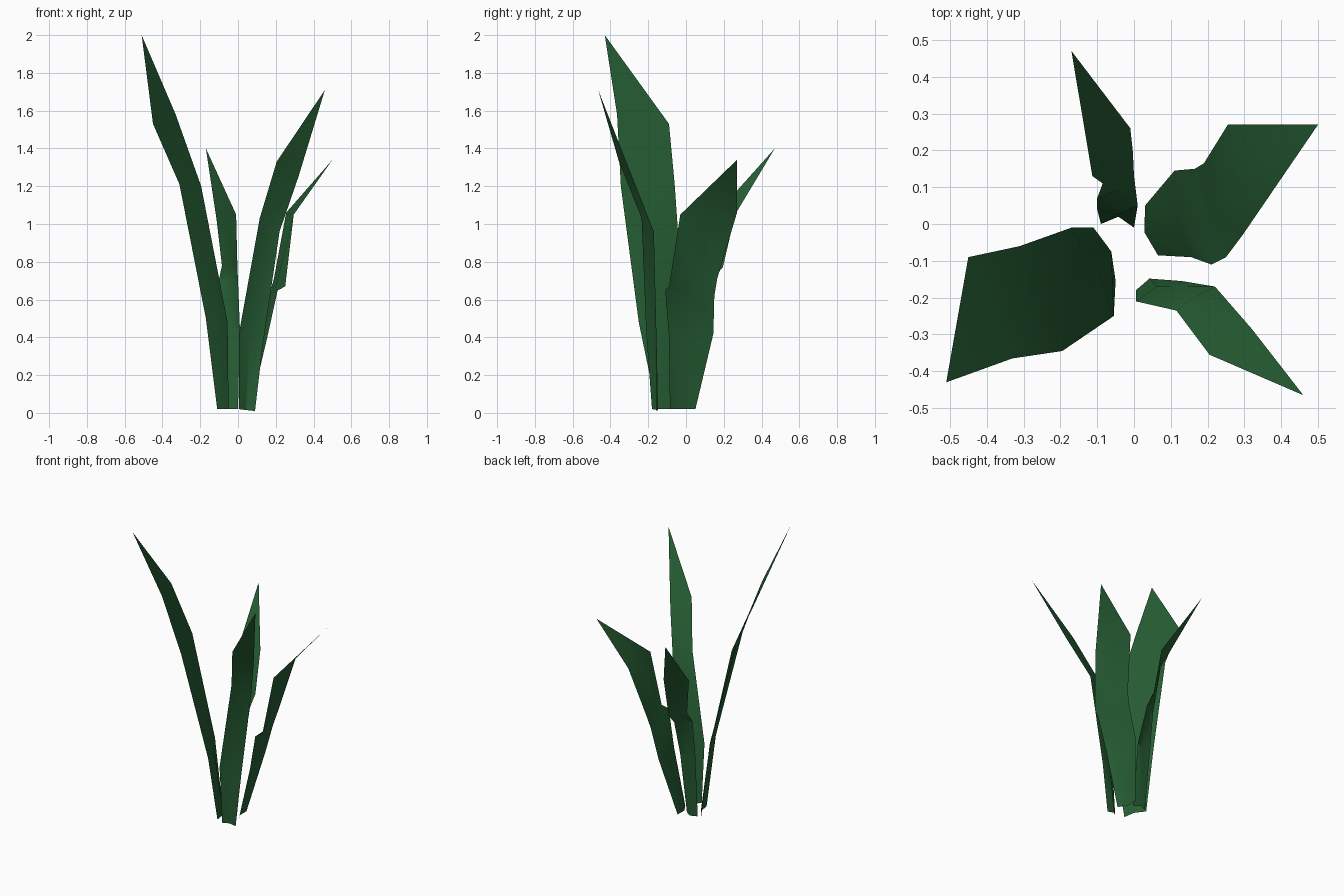
import bpy, bmesh, math
from mathutils import Vector

green = bpy.data.materials.new("leaf green")
green.diffuse_color = (0.02, 0.115, 0.035, 1)


def leaf(name, rows, tip):
    """Blade from rows of (left edge, right edge, inward bulge of the midrib), closed by a tip."""
    bm = bmesh.new()
    strips = []
    for left, right, bulge in rows:
        a, b = Vector(left), Vector(right)
        mid = (a + b) / 2
        n = (b - a).cross(Vector((0, 0, 1))).normalized()
        if n.dot(mid) > 0:
            n = -n
        strips.append([bm.verts.new(p) for p in (a, mid + n * bulge, b)])
    for lo, hi in zip(strips, strips[1:]):
        for i in range(2):
            bm.faces.new((lo[i], lo[i + 1], hi[i + 1], hi[i]))
    end = bm.verts.new(tip)
    for i in range(2):
        bm.faces.new((strips[-1][i], strips[-1][i + 1], end))
    me = bpy.data.meshes.new(name)
    bm.to_mesh(me)
    bm.free()
    me.materials.append(green)
    ob = bpy.data.objects.new(name, me)
    bpy.context.collection.objects.link(ob)
    bpy.ops.object.select_all(action='DESELECT')
    ob.select_set(True)
    bpy.context.view_layer.objects.active = ob
    bpy.ops.object.shade_smooth_by_angle(angle=math.radians(30))


# Tall leaf leaning left
leaf("tall_left_leaf", [
    ((-0.11, -0.01, 0.02), (-0.05, -0.155, 0.02), 0.02),
    ((-0.17, -0.01, 0.50), (-0.055, -0.25, 0.48), 0.015),
    ((-0.31, -0.06, 1.21), (-0.195, -0.345, 1.20), 0.0),
    ((-0.45, -0.09, 1.53), (-0.33, -0.365, 1.58), 0.0),
], (-0.51, -0.43, 2.0))

# Back leaf with a kink part way up
leaf("back_leaf", [
    ((-0.09, 0.00, 0.02), (0.00, -0.01, 0.02), 0.025),
    ((-0.10, 0.04, 0.45), (0.01, 0.05, 0.45), 0.02),
    ((-0.10, 0.07, 0.71), (0.00, 0.13, 0.70), 0.01),
    ((-0.085, 0.11, 0.78), (-0.003, 0.195, 0.77), 0.01),
    ((-0.113, 0.13, 1.02), (-0.01, 0.26, 1.05), 0.0),
], (-0.17, 0.47, 1.40))

# Right leaf with a kink and outward tip
leaf("right_leaf", [
    ((0.03, 0.05, 0.02), (0.065, -0.085, 0.02), 0.02),
    ((0.11, 0.145, 0.42), (0.155, -0.09, 0.40), 0.015),
    ((0.165, 0.15, 0.62), (0.21, -0.11, 0.65), 0.0),
    ((0.19, 0.165, 0.71), (0.25, -0.09, 0.67), 0.015),
    ((0.255, 0.27, 1.06), (0.295, -0.03, 1.05), 0.0),
], (0.50, 0.27, 1.34))

# Front right leaf
leaf("front_right_leaf", [
    ((0.005, -0.18, 0.02), (0.09, -0.155, 0.01), 0.02),
    ((0.005, -0.21, 0.42), (0.13, -0.155, 0.35), 0.015),
    ((0.115, -0.235, 1.03), (0.22, -0.17, 0.96), 0.005),
    ((0.205, -0.355, 1.33), (0.32, -0.285, 1.25), 0.0),
], (0.46, -0.465, 1.71))
